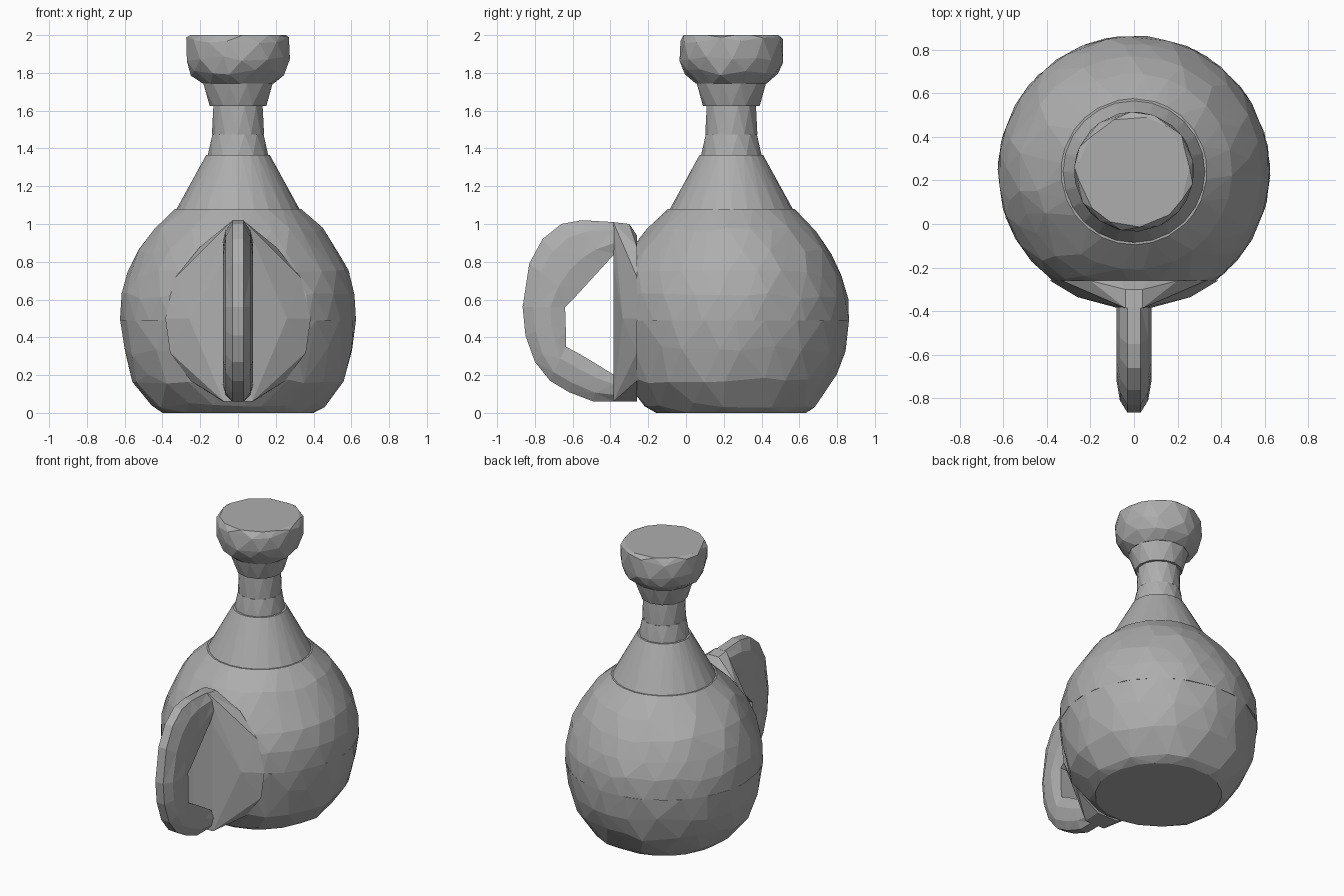
import bpy, bmesh, math, random

random.seed(4)
AXIS_Y = 0.24      # the vessel's axis sits behind the origin, the handle in front

cube = bpy.data.objects.get("Cube")
if cube:
    bpy.data.objects.remove(cube, do_unlink=True)

grey = bpy.data.materials.new("clay_grey")
grey.use_nodes = True
colour = (0.42, 0.42, 0.42, 1)
grey.diffuse_color = colour
grey.node_tree.nodes["Principled BSDF"].inputs["Base Color"].default_value = colour


def finish(name, bm):
    bmesh.ops.recalc_face_normals(bm, faces=bm.faces)
    mesh = bpy.data.meshes.new(name)
    bm.to_mesh(mesh)
    bm.free()
    mesh.materials.append(grey)
    obj = bpy.data.objects.new(name, mesh)
    bpy.context.collection.objects.link(obj)
    return obj


def wrap(bm):
    """Wrap the loose points of bm in a faceted convex skin."""
    res = bmesh.ops.convex_hull(bm, input=bm.verts)
    inner = {v for v in res["geom_interior"] if isinstance(v, bmesh.types.BMVert)}
    bmesh.ops.delete(bm, geom=list(inner), context='VERTS')


def facet_turned(name, profile, sides, jitter=0.0, front_cut=None):
    """Turned convex part with slightly irregular, hand-cut facets."""
    bm = bmesh.new()
    last = len(profile) - 1
    for i, (r, z) in enumerate(profile):
        for k in range(sides):
            a = math.tau * (k + 0.5 * (i % 2) + random.uniform(-jitter, jitter)) / sides
            dz = 0 if i in (0, last) else random.uniform(-jitter, jitter) * 0.1
            bm.verts.new((r * math.cos(a), AXIS_Y + r * math.sin(a), z + dz))
    wrap(bm)
    if front_cut is not None:
        bmesh.ops.bisect_plane(bm, geom=bm.verts[:] + bm.edges[:] + bm.faces[:],
                               plane_co=(0, front_cut, 0), plane_no=(0, -1, 0),
                               clear_outer=True)
        bmesh.ops.delete(bm, geom=bm.faces[:], context='FACES_ONLY')
        wrap(bm)
    return finish(name, bm)


# Round body in two shells, flattened where the handle mount sits
facet_turned("body_lower", [(0.40, 0), (0.46, 0.05), (0.56, 0.18), (0.605, 0.33), (0.625, 0.49)],
             22, 0.25, -0.26)
facet_turned("body_upper", [(0.625, 0.49), (0.62, 0.62), (0.585, 0.74), (0.53, 0.85),
                            (0.45, 0.96), (0.335, 1.08)], 26, 0.2, -0.26)

# Shoulder, neck rings and stopper
facet_turned("shoulder_cone", [(0.325, 1.08), (0.17, 1.365)], 24)
facet_turned("neck_base", [(0.16, 1.365), (0.14, 1.475)], 12)
facet_turned("neck", [(0.138, 1.475), (0.135, 1.625)], 12)
facet_turned("neck_collar", [(0.15, 1.625), (0.19, 1.745)], 12)
facet_turned("stopper", [(0.19, 1.745), (0.25, 1.80), (0.275, 1.87), (0.275, 1.97), (0.255, 2.0)],
             13, 0.2)

# Handle mount: a shallow wedge that rises from the cut face to a narrow ridge
mount = bmesh.new()
half_outline = [(0.06, -0.26, 0.94), (0.2, -0.26, 0.88), (0.33, -0.26, 0.72), (0.385, -0.26, 0.5),
                (0.36, -0.26, 0.32), (0.25, -0.26, 0.17), (0.08, -0.26, 0.06),
                (0.26, -0.335, 0.5), (0.04, -0.3, 1.0),
                (0.04, -0.385, 1.01), (0.075, -0.385, 0.8), (0.075, -0.385, 0.06)]
for x, y, z in half_outline:
    for side in (-1, 1):
        mount.verts.new((side * x, y, z))
wrap(mount)
finish("handle_mount", mount)


def handle_piece(name, stations):
    """Loft between (outer, inner) point pairs, with a rounded outer edge."""
    bm = bmesh.new()
    section = [(0.0, 0.03), (0.25, 0.065), (0.65, 0.08), (1.0, 0.065)]
    loops = []
    for (oy, oz), (iy, iz) in stations:
        right = [(w, oy + (iy - oy) * t, oz + (iz - oz) * t) for t, w in section]
        left = [(-x, y, z) for x, y, z in reversed(right)]
        loops.append([bm.verts.new(p) for p in right + left])
    n = len(loops[0])
    for a, b in zip(loops, loops[1:]):
        for k in range(n):
            bm.faces.new((a[k], a[(k + 1) % n], b[(k + 1) % n], b[k]))
    bm.faces.new(loops[0])
    bm.faces.new(loops[-1])
    bmesh.ops.triangulate(bm, faces=bm.faces)
    return finish(name, bm)


# Handle: upper arch, grip and foot
grip_top = ((-0.865, 0.56), (-0.64, 0.56))
foot_top = ((-0.72, 0.17), (-0.635, 0.35))
handle_piece("handle_arch", [((-0.38, 1.01), (-0.38, 0.84)), ((-0.55, 1.02), (-0.43, 0.785)),
                             ((-0.66, 1.0), (-0.48, 0.73)), ((-0.76, 0.92), (-0.54, 0.665)),
                             ((-0.83, 0.79), (-0.59, 0.61)), grip_top])
handle_piece("handle_grip", [grip_top, ((-0.85, 0.41), (-0.638, 0.5)),
                             ((-0.80, 0.27), (-0.636, 0.43)), foot_top])
handle_piece("handle_foot", [foot_top, ((-0.62, 0.11), (-0.56, 0.31)),
                             ((-0.49, 0.06), (-0.46, 0.25)), ((-0.38, 0.06), (-0.38, 0.2))])
